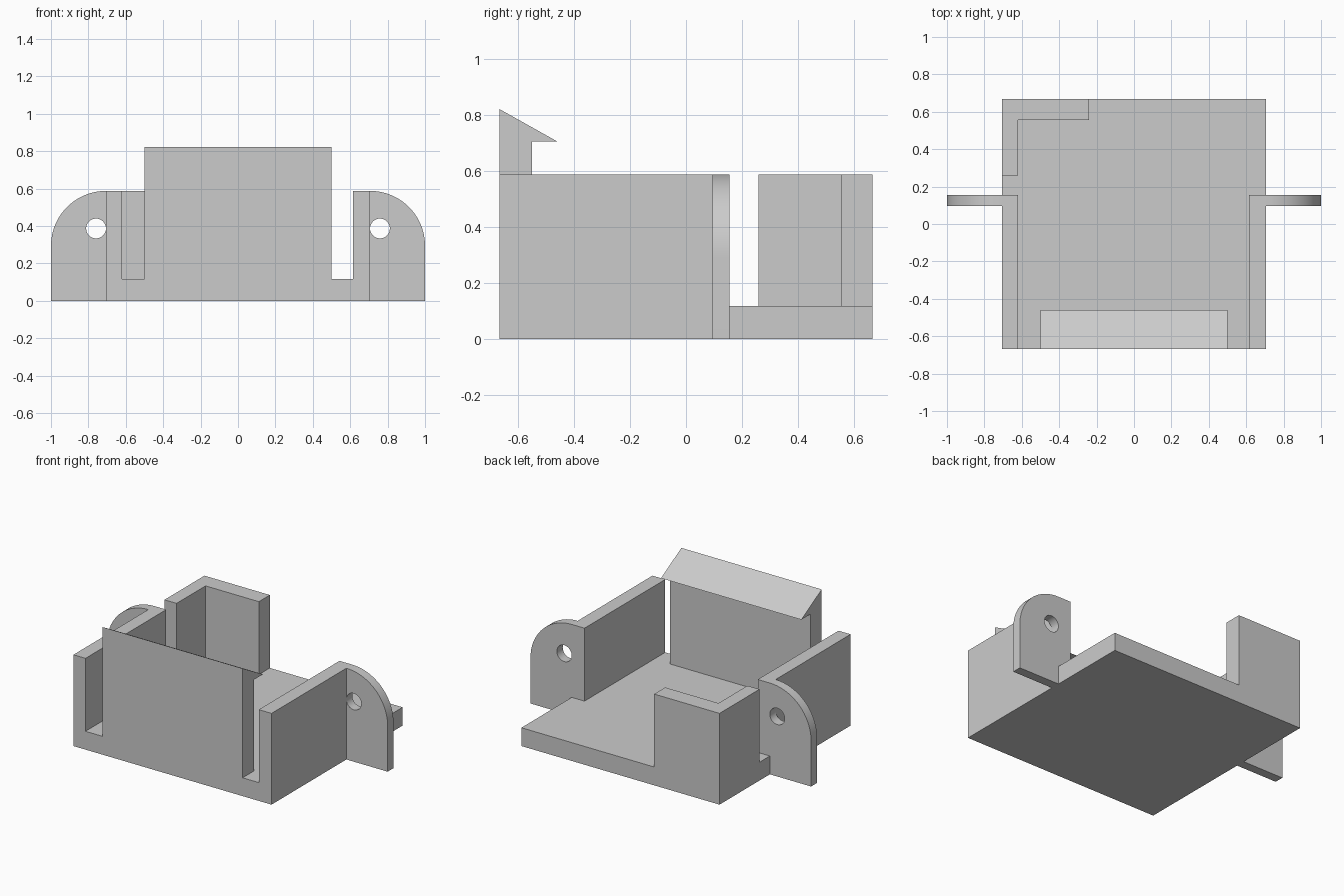
import bpy, bmesh, math

if "Cube" in bpy.data.objects:
    bpy.data.objects.remove(bpy.data.objects["Cube"])

grey = bpy.data.materials.new("light grey")
grey.diffuse_color = (0.6, 0.6, 0.6, 1)
grey.use_nodes = True
grey.node_tree.nodes["Principled BSDF"].inputs["Base Color"].default_value = grey.diffuse_color

BX, BY = 0.706, 0.667      # half width and half depth of the tray
FLOOR, TOP = 0.118, 0.588  # floor thickness and wall height
EAR_Y0, EAR_Y1 = 0.095, 0.155


def prism(name, outline, lo, hi, place, open_bottom=False):
    """Extrude an outline; place(u, v, w) gives the 3D point."""
    bm = bmesh.new()
    a = [bm.verts.new(place(u, v, lo)) for u, v in outline]
    b = [bm.verts.new(place(u, v, hi)) for u, v in outline]
    if not open_bottom:
        bm.faces.new(a[::-1])
    bm.faces.new(b)
    for i in range(len(a)):
        j = (i + 1) % len(a)
        bm.faces.new((a[i], a[j], b[j], b[i]))
    bmesh.ops.recalc_face_normals(bm, faces=bm.faces)
    mesh = bpy.data.meshes.new(name)
    bm.to_mesh(mesh)
    bm.free()
    mesh.materials.append(grey)
    obj = bpy.data.objects.new(name, mesh)
    bpy.context.collection.objects.link(obj)
    return obj


def upright(x, y, z):
    return (x, y, z)


def rect(x0, x1, y0, y1):
    return [(x0, y0), (x1, y0), (x1, y1), (x0, y1)]


# floor and walls
prism("floor", rect(-BX, BX, -BY, BY), 0, FLOOR, upright)
prism("left_wall", rect(-BX, -0.62, -BY, EAR_Y1), FLOOR, TOP, upright, True)
prism("right_wall", rect(0.615, BX, -BY, EAR_Y1), FLOOR, TOP, upright, True)
corner = [(-BX, 0.26), (-0.62, 0.26), (-0.62, 0.555), (-0.24, 0.555),
          (-0.24, BY), (-BX, BY)]
prism("corner_wall", corner, FLOOR, TOP, upright, True)

# front snap clip with a sloping hook
hook = [(-BY, FLOOR), (-0.552, FLOOR), (-0.552, 0.706), (-0.46, 0.706), (-BY, 0.822)]
prism("front_clip", hook, -0.5, 0.5, lambda y, z, x: (x, y, z))


# rounded mounting ears with screw holes
def ear(name, side):
    r = 1 - BX
    outline = [(BX, 0), (1, 0)]
    outline += [(BX + r * math.cos(t), TOP - r + r * math.sin(t))
                for t in (math.pi / 2 * i / 24 for i in range(25))]
    hole = [(0.759 + 0.053 * math.cos(t), 0.387 + 0.053 * math.sin(t))
            for t in (math.tau * i / 32 for i in range(32))]
    curve = bpy.data.curves.new(name, 'CURVE')
    curve.dimensions = '2D'
    curve.fill_mode = 'BOTH'
    curve.extrude = (EAR_Y1 - EAR_Y0) / 2
    for pts in (outline, hole):
        spline = curve.splines.new('POLY')
        spline.points.add(len(pts) - 1)
        for p, (x, z) in zip(spline.points, pts):
            p.co = (side * x, z, 0, 1)
        spline.use_cyclic_u = True
    curve.materials.append(grey)
    obj = bpy.data.objects.new(name, curve)
    obj.location.y = (EAR_Y0 + EAR_Y1) / 2
    obj.rotation_euler.x = math.pi / 2
    bpy.context.collection.objects.link(obj)
    bpy.ops.object.select_all(action='DESELECT')
    obj.select_set(True)
    bpy.context.view_layer.objects.active = obj
    bpy.ops.object.convert(target='MESH')
    obj = bpy.context.view_layer.objects.active
    bm = bmesh.new()
    bm.from_mesh(obj.data)
    bmesh.ops.remove_doubles(bm, verts=bm.verts, dist=1e-5)
    bmesh.ops.recalc_face_normals(bm, faces=bm.faces)
    bm.to_mesh(obj.data)
    bm.free()
    bpy.ops.object.shade_smooth_by_angle(angle=math.radians(30))


ear("left_ear", -1)
ear("right_ear", 1)
